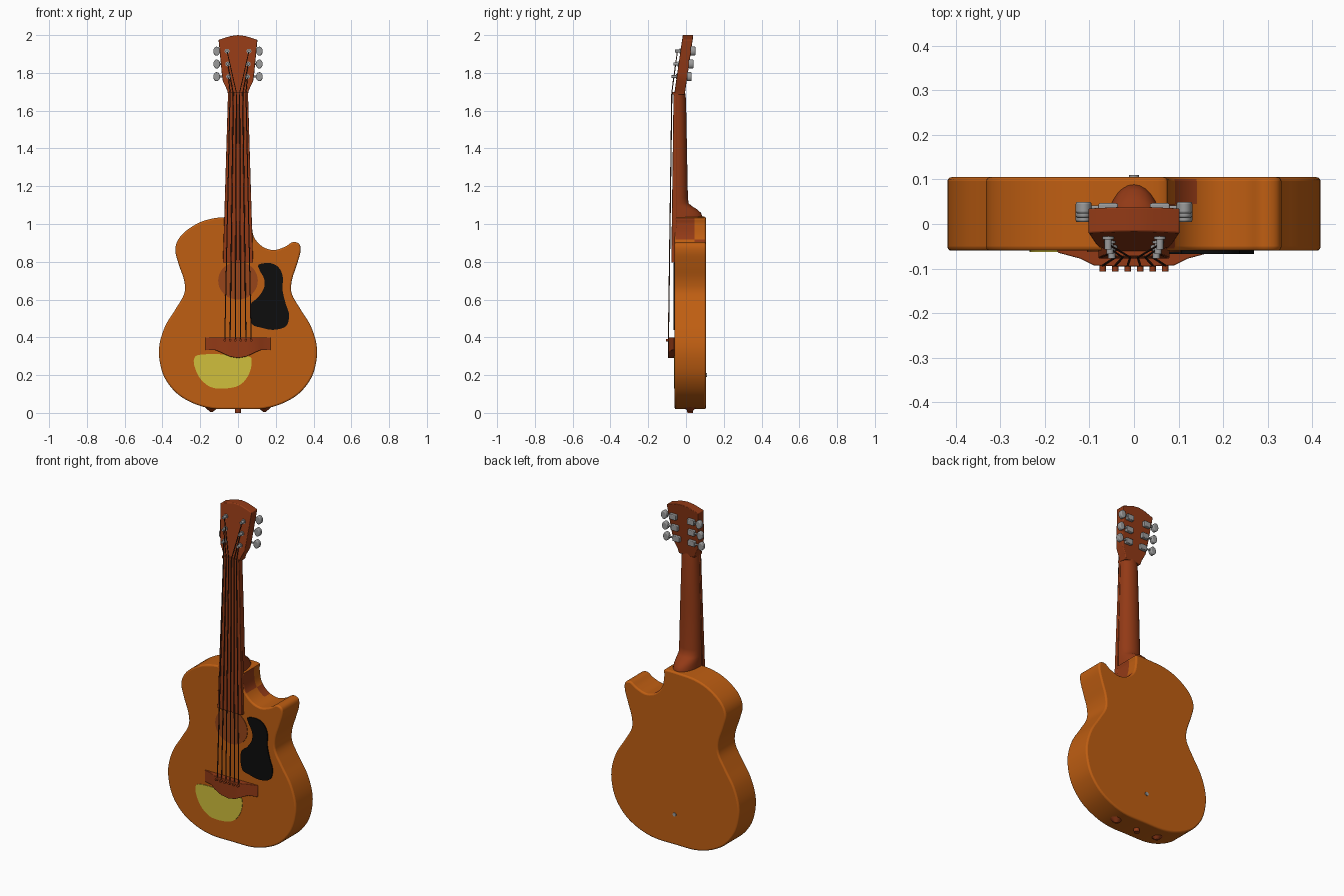
import bpy, bmesh, math
from mathutils import Vector

if "Cube" in bpy.data.objects:
    bpy.data.objects.remove(bpy.data.objects["Cube"])


def material(name, rgb):
    m = bpy.data.materials.new(name)
    m.use_nodes = True
    m.diffuse_color = (*rgb, 1)
    m.node_tree.nodes["Principled BSDF"].inputs["Base Color"].default_value = (*rgb, 1)
    return m


ORANGE = material("orange wood", (.52, .112, .006))
BROWN = material("reddish neck wood", (.29, .042, .008))
HOLE = material("sound hole brown", (.31, .06, .01))
BLACK = material("black plastic", (.004, .004, .004))
YELLOW = material("pale yellow", (.63, .52, .045))
GREY = material("grey metal", (.33, .33, .33))
STRING = material("dark string", (.06, .02, .01))


def finish(name, bm, mat, bevel=0, angle=40):
    bmesh.ops.recalc_face_normals(bm, faces=bm.faces)
    me = bpy.data.meshes.new(name)
    bm.to_mesh(me)
    bm.free()
    ob = bpy.data.objects.new(name, me)
    bpy.context.collection.objects.link(ob)
    me.materials.append(mat)
    if bevel:
        mod = ob.modifiers.new("Rounded edges", "BEVEL")
        mod.width, mod.segments, mod.angle_limit = bevel, 3, math.radians(50)
    bpy.ops.object.select_all(action="DESELECT")
    ob.select_set(True)
    bpy.context.view_layer.objects.active = ob
    bpy.ops.object.shade_smooth_by_angle(angle=math.radians(angle))
    return ob


def smooth_loop(pts, steps=5):
    """Closed Catmull-Rom curve through the points."""
    out, n = [], len(pts)
    for i in range(n):
        a, b, c, d = (Vector(pts[(i + k) % n]) for k in (-1, 0, 1, 2))
        for s in range(steps):
            t = s / steps
            out.append(.5 * (2 * b + (c - a) * t + (2 * a - 5 * b + 4 * c - d) * t ** 2
                             + (3 * b - a - 3 * c + d) * t ** 3))
    return out


def bridge_loops(bm, loops):
    """Skin a list of equal rings and cap both ends."""
    rings = [[bm.verts.new(p) for p in loop] for loop in loops]
    for r0, r1 in zip(rings, rings[1:]):
        for i in range(len(r0)):
            j = (i + 1) % len(r0)
            bm.faces.new((r0[i], r0[j], r1[j], r1[i]))
    bm.faces.new(rings[0])
    bm.faces.new(rings[-1])


def prism(name, pts, ys, mat, bevel=0, lean=0, z0=0):
    """Front outline (x, z) extruded through the given y depths."""
    bm = bmesh.new()
    bridge_loops(bm, [[(x, y + lean * (z - z0), z) for x, z in pts] for y in ys])
    return finish(name, bm, mat, bevel)


def rod(name, a, b, r, mat, r2=None, sides=12):
    a, b = Vector(a), Vector(b)
    bm = bmesh.new()
    bmesh.ops.create_cone(bm, cap_ends=True, segments=sides, radius1=r,
                          radius2=r if r2 is None else r2, depth=(b - a).length)
    bm.transform((b - a).to_track_quat("Z", "Y").to_matrix().to_4x4())
    bmesh.ops.translate(bm, vec=(a + b) / 2, verts=bm.verts)
    return finish(name, bm, mat)


# Body with a cutaway on its left shoulder
lower = [(.285, .70), (.285, .63), (.33, .55), (.385, .46), (.416, .36), (.414, .27),
         (.385, .18), (.32, .10), (.23, .048), (.13, .022)]
shoulder = [(-.315, .79), (-.332, .87), (-.30, .94), (-.22, 1.0), (-.13, 1.03)]
horn = [(.085, .93), (.13, .88), (.19, .862), (.25, .88), (.29, .904),
        (.325, .893), (.33, .85), (.31, .78)]
outline = smooth_loop(lower + [(0, .02)] + [(-x, z) for x, z in reversed(lower)]
                      + shoulder + [(-.03, 1.037), (.067, 1.035), (.072, 1.0)] + horn)
body = prism("body", outline, (-.06, .045, .105), ORANGE, .009)
body.data.materials.append(BROWN)
# Neck wood showing on the cutaway wall
for f in body.data.polygons:
    c = f.center
    if abs(f.normal.y) < .5 and .06 < c.x < .14 and .86 < c.z < 1.03:
        f.material_index = int((c.y < .045) == (c.z > .92))

# Sound hole, pickguard and pale plate on the front
hole = [(.105 * math.cos(i * math.tau / 40), .70 + .1 * math.sin(i * math.tau / 40))
        for i in range(40)]
prism("sound_hole", hole, (-.063, -.059), HOLE)
guard = [(.11, .785), (.17, .793), (.215, .77), (.237, .72), (.236, .65), (.252, .58),
         (.27, .52), (.255, .46), (.19, .44), (.12, .452), (.072, .475), (.066, .57),
         (.105, .61), (.137, .66), (.138, .71), (.115, .755)]
prism("pickguard", smooth_loop(guard), (-.067, -.059), BLACK)
plate = [(-.233, .285), (-.2, .308), (-.08, .31), (.05, .30), (.072, .275), (.06, .21),
         (.02, .155), (-.04, .132), (-.13, .132), (-.19, .17), (-.225, .23)]
prism("pale_plate", smooth_loop(plate), (-.063, -.059), YELLOW)

# Bridge: thick in the middle, thin at the wings
bm = bmesh.new()
half = [(.172, .332, -.064), (.12, .332, -.078), (.09, .32, -.093), (.045, .298, -.095)]
stations = ([(-x, z, y) for x, z, y in half] + [(0, .29, -.095)] + half[::-1])
bridge_loops(bm, [[(x, -.058, z), (x, y, z), (x, y, .4), (x, -.058, .4)]
                  for x, z, y in stations])
finish("bridge", bm, BROWN, .003)

# Fretboard and nut
bm = bmesh.new()
bridge_loops(bm, [[(-w, -.05, z), (w, -.05, z), (w, f, z), (-w, f, z)]
                  for z, w, f in ((.795, .08, -.078), (1.69, .053, -.066))])
finish("fretboard", bm, BROWN, .003)
prism("nut", [(-.053, 1.685), (.053, 1.685), (.053, 1.7), (-.053, 1.7)], (-.072, -.04), BROWN)

# Neck with rounded back, swelling into the heel
bm = bmesh.new()
rings = []
for z, w, back in ((.96, .068, .085), (1.035, .066, .09), (1.06, .065, .078), (1.08, .065, .055),
                   (1.095, .065, .03), (1.11, .065, .014), (1.14, .066, .01),
                   (1.4, .06, .005), (1.66, .052, 0), (1.7, .053, -.005)):
    rings.append([(w * math.cos(a), -.055 + (back + .055) * math.sin(a) ** .8, z)
                  for a in (max(0, i * math.pi / 16) for i in range(16))] + [(-w, -.055, z)])
bridge_loops(bm, rings)
finish("neck", bm, BROWN, angle=60)

# Headstock leaning backwards
LEAN = .145
side = [(.052, 1.685), (.058, 1.71), (.08, 1.755), (.086, 1.80), (.103, 1.975), (.04, 1.995)]
prism("headstock", side + [(0, 2.0)] + [(-x, z) for x, z in side[::-1]], (-.062, -.006),
      BROWN, .004, LEAN, 1.69)

# Tuners: post, rear housing, shaft and oval knob on both sides
heights = (1.78, 1.847, 1.915)
for s, label in ((1, "left"), (-1, "right")):
    for k, z in enumerate(heights):
        y = LEAN * (z - 1.69)
        tag = f"{label}_{k + 1}"
        x = s * (.05 + .004 * k)
        rod(f"tuner_post_{tag}", (x, y - .09, z), (x, y - .05, z), .008, GREY)
        rod(f"tuner_washer_{tag}", (x, y - .067, z), (x, y - .058, z), .013, GREY)
        prism(f"tuner_housing_{tag}", [(x - .022, z - .016), (x + .022, z - .016),
              (x + .022, z + .016), (x - .022, z + .016)], (y - .008, y + .014), GREY, .004)
        rod(f"tuner_shaft_{tag}", (x, y + .004, z), (s * .11, y + .004, z), .005, GREY)
        knob = [(s * .113 + .018 * math.cos(i * math.tau / 16),
                 z + .024 * math.sin(i * math.tau / 16)) for i in range(16)]
        prism(f"tuner_knob_{tag}", knob, (y - .009, y + .017), GREY, .005)

# Strings with their bridge pins
for i in range(6):
    t = i / 2.5 - 1
    s = 1 if t > 0 else -1
    k = i if i < 3 else 5 - i
    z = heights[k]
    saddle, nut = (.07 * t, -.093, .385), (.042 * t, -.075, 1.695)
    post = (s * (.05 + .004 * k), LEAN * (z - 1.69) - .078, z)
    rod(f"string_{i + 1}", saddle, nut, .003, STRING, sides=6)
    rod(f"string_end_{i + 1}", nut, post, .0025, STRING, sides=6)
    rod(f"bridge_pin_{i + 1}", (.07 * t, -.09, .385), (.07 * t, -.107, .385), .007, BROWN)

# Bottom pegs and the small screw on the back
for name, x in (("left", .14), ("right", -.14)):
    rod(f"bottom_foot_{name}", (x, .022, .03), (x, .022, .006), .036, BROWN, .008)
rod("strap_peg", (0, .022, .03), (0, .022, 0), .018, BROWN, .015)
rod("back_screw", (0, .1, .2), (0, .11, .2), .011, GREY)
